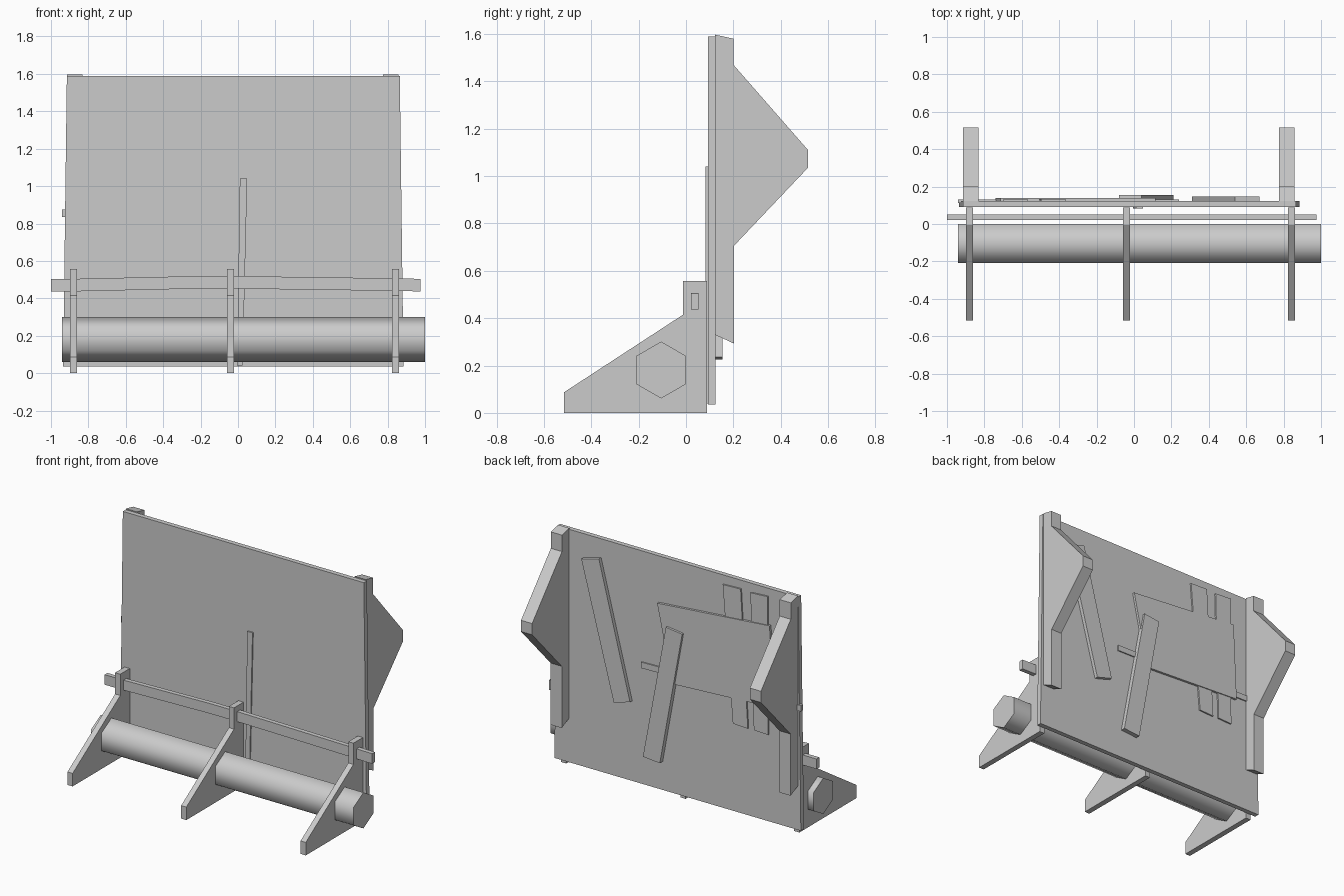
import bpy
from math import radians, sin, cos, pi

if "Cube" in bpy.data.objects:
    bpy.data.objects.remove(bpy.data.objects["Cube"])


def prism(name, pts, lo, hi, axis):
    """Extrude a 2D outline: axis 'X' takes (y, z) points, axis 'Y' takes (x, z) points."""
    area = sum(a[0] * b[1] - b[0] * a[1] for a, b in zip(pts, pts[1:] + pts[:1]))
    if (area > 0) != (axis == 'X'):
        pts = pts[::-1]
    n = len(pts)
    if axis == 'X':
        verts = [(d, a, b) for d in (lo, hi) for a, b in pts]
    else:
        verts = [(a, d, b) for d in (lo, hi) for a, b in pts]
    faces = [list(range(n))[::-1], list(range(n, 2 * n))]
    faces += [(i, (i + 1) % n, n + (i + 1) % n, n + i) for i in range(n)]
    mesh = bpy.data.meshes.new(name)
    mesh.from_pydata(verts, [], faces)
    mesh.update()
    ob = bpy.data.objects.new(name, mesh)
    bpy.context.collection.objects.link(ob)
    return ob


# Main upright board, slightly wider at the bottom
prism("main_board", [(-0.935, 0.035), (0.885, 0.035), (0.865, 1.59), (-0.915, 1.59)],
      0.092, 0.124, 'Y')

# Angled side brackets on the back
bracket = [(0.122, 1.597), (0.2, 1.58), (0.2, 1.47), (0.515, 1.11), (0.515, 1.035),
           (0.202, 0.705), (0.202, 0.293), (0.122, 0.33)]
for i, x in enumerate((-0.873, 0.817)):
    prism(f"back_bracket_{i + 1}", bracket, x - 0.041, x + 0.041, 'X')

# Sloped feet in front
foot = [(-0.515, 0), (0.088, 0), (0.088, 0.557), (-0.012, 0.557), (-0.012, 0.415), (-0.515, 0.087)]
for i, x in enumerate((-0.88, -0.04, 0.842)):
    prism(f"front_foot_{i + 1}", foot, x - 0.019, x + 0.019, 'X')

# Six-sided log through the feet, smooth around its length
log = prism("log", [(-0.105 + 0.12 * sin(k * pi / 3), 0.181 + 0.12 * cos(k * pi / 3))
                    for k in range(6)], -0.94, 1.0, 'X')
bpy.context.view_layer.objects.active = log
log.select_set(True)
bpy.ops.object.shade_smooth_by_angle(angle=radians(65))
log.select_set(False)

# Slightly bowed rail through the tops of the feet
bow = [(-1, 0.437), (-0.88, 0.437), (-0.22, 0.452), (-0.02, 0.452), (0.84, 0.44), (0.975, 0.437)]
prism("rail", bow + [(x, z + 0.067) for x, z in bow[::-1]], 0.022, 0.052, 'Y')

# Thin centre strip on the front
prism("front_strip", [(-0.005, 0.04), (0.025, 0.04), (0.049, 1.04), (0.01, 1.04)], 0.083, 0.1, 'Y')

# Patch plate and loose planks nailed to the back
prism("patch_plate", [(0.115, 1.28), (-0.715, 1.35), (-0.74, 0.81), (0.005, 0.77)],
      0.115, 0.14, 'Y')
planks = {
    "long_plank": ([(0.67, 1.43), (0.54, 1.465), (0.31, 0.57), (0.43, 0.535)], 0.148),
    "thick_plank": ([(0.04, 1.145), (-0.08, 1.13), (0.085, 0.225), (0.21, 0.235)], 0.155),
    "upright_plank_1": ([(-0.365, 1.53), (-0.497, 1.535), (-0.55, 0.617), (-0.44, 0.622)], 0.134),
    "upright_plank_2": ([(-0.57, 1.53), (-0.697, 1.538), (-0.70, 0.615), (-0.595, 0.62)], 0.134),
    "cross_batten": ([(0.24, 0.85), (-0.942, 0.875), (-0.942, 0.835), (0.24, 0.81)], 0.132),
}
for name, (pts, depth) in planks.items():
    prism(name, pts, 0.112, depth, 'Y')
